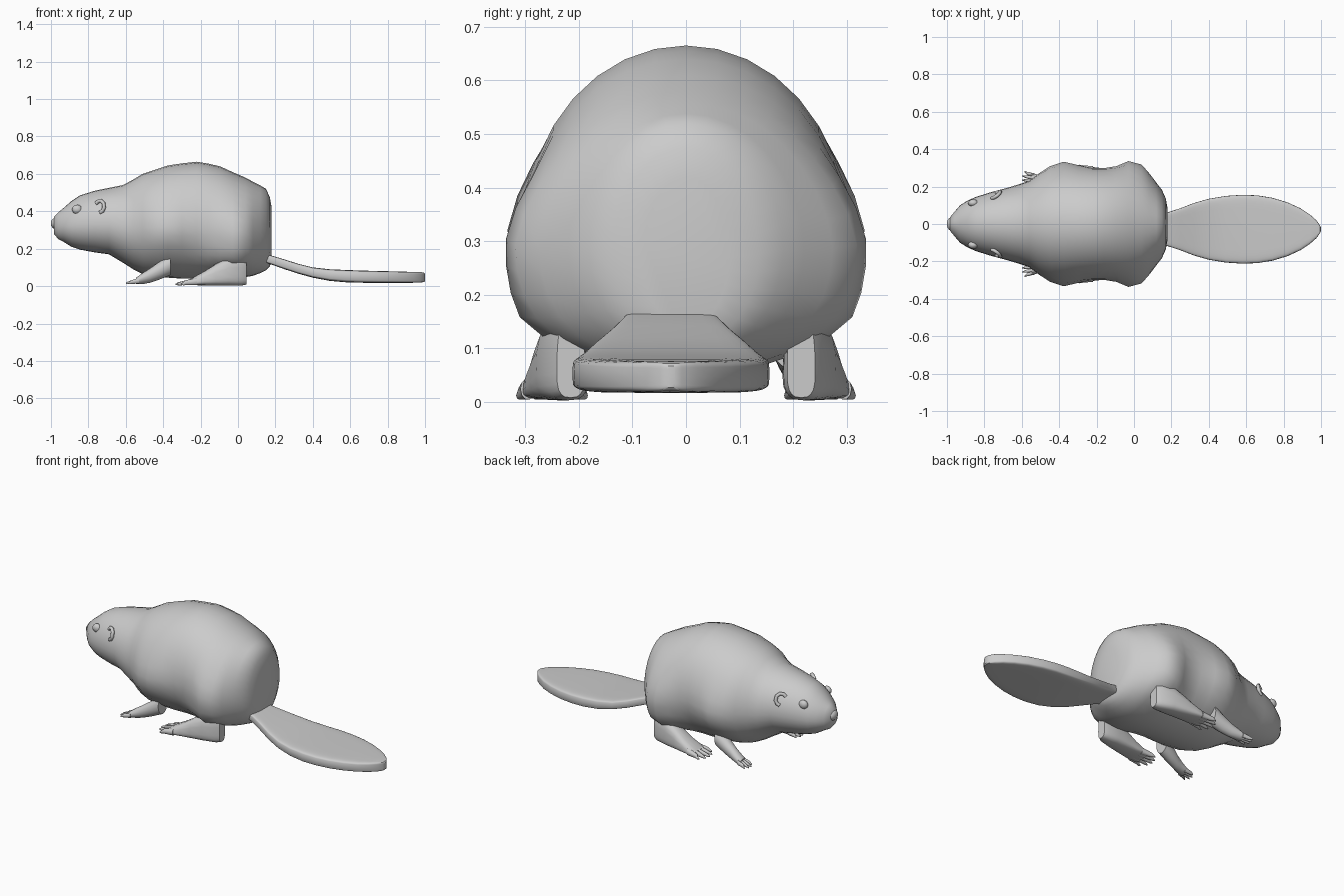
import bpy, bmesh
from math import sin, cos, pi, exp, copysign

if "Cube" in bpy.data.objects:
    bpy.data.objects.remove(bpy.data.objects["Cube"])


def ring(x, yc, hw, zb, zt, zw=0.5, power=1.0, n=32):
    """Closed section across x; zw sets the height of the widest point."""
    zm = zb + (zt - zb) * zw
    pts = []
    for i in range(n):
        c, s = cos(2 * pi * i / n), sin(2 * pi * i / n)
        c = copysign(abs(c) ** power, c)
        s = copysign(abs(s) ** power, s)
        pts.append((x, yc + hw * c, zm + s * ((zt - zm) if s > 0 else (zm - zb))))
    return pts


def finish(ob, angle):
    bpy.ops.object.select_all(action='DESELECT')
    ob.select_set(True)
    bpy.context.view_layer.objects.active = ob
    bpy.ops.object.shade_smooth_by_angle(angle=angle)


def loft(name, rings, mirror=False, angle=0.8):
    bm = bmesh.new()
    loops = [[bm.verts.new(p) for p in r] for r in rings]
    for a, b in zip(loops, loops[1:]):
        for i in range(len(a)):
            j = (i + 1) % len(a)
            bm.faces.new((a[i], a[j], b[j], b[i]))
    bm.faces.new(loops[0])
    bm.faces.new(loops[-1])
    bmesh.ops.recalc_face_normals(bm, faces=bm.faces)
    me = bpy.data.meshes.new(name)
    bm.to_mesh(me)
    bm.free()
    ob = bpy.data.objects.new(name, me)
    bpy.context.collection.objects.link(ob)
    if mirror:
        ob.modifiers.new("mirror", 'MIRROR').use_axis = (False, True, False)
    finish(ob, angle)
    return ob


def ball(name, loc, scale):
    bpy.ops.mesh.primitive_uv_sphere_add(segments=20, ring_count=12, location=loc)
    ob = bpy.context.object
    ob.name = name
    ob.scale = scale
    bpy.ops.object.shade_smooth()


# body and head: x, half width, bottom, top
stations = [(-.985, .035, .28, .37), (-.96, .065, .25, .395), (-.93, .10, .235, .42),
            (-.89, .125, .21, .455), (-.845, .145, .195, .485), (-.765, .17, .18, .51),
            (-.69, .19, .17, .525), (-.615, .212, .125, .54), (-.56, .23, .09, .57),
            (-.51, .265, .065, .60), (-.45, .29, .05, .62), (-.375, .30, .045, .645),
            (-.30, .30, .04, .656), (-.22, .298, .04, .665), (-.16, .298, .04, .655),
            (-.095, .298, .04, .64), (-.03, .295, .042, .61), (.04, .28, .048, .58),
            (.08, .255, .055, .558), (.12, .215, .07, .538), (.15, .18, .085, .52),
            (.17, .135, .105, .475), (.18, .08, .14, .42)]
# shoulder and haunch swellings: x, z, amount, x spread, z spread
swells = [(-.38, .29, .035, .09, .13), (.0, .27, .05, .08, .14), (-.03, .14, .045, .10, .07)]
body = []
for x, hw, zb, zt in stations:
    r = ring(x, 0, hw, zb, zt, .46)
    out = []
    for px, y, z in r:
        d = sum(a * exp(-((x - sx) / wx) ** 2 - ((z - sz) / wz) ** 2)
                for sx, sz, a, wx, wz in swells)
        out.append((px, y + d * max(-1, min(1, y / .15)), z))
    body.append(out)
loft("body", body)

# nose, eyes, ears
ball("nose", (-.975, 0, .335), (.026, .036, .03))
for s, side in ((1, "left"), (-1, "right")):
    ball(side + "_eye", (-.86, s * .112, .41), (.027, .02, .025))
    cu = bpy.data.curves.new(side + "_ear", 'CURVE')
    cu.dimensions = '3D'
    cu.bevel_depth = .01
    cu.bevel_resolution = 3
    cu.use_fill_caps = True
    sp = cu.splines.new('POLY')
    path = [(-.76, .138, .44), (-.748, .142, .453), (-.732, .152, .456), (-.719, .164, .443),
            (-.716, .172, .42), (-.725, .17, .4), (-.74, .166, .393)]
    sp.points.add(len(path) - 1)
    for p, (x, y, z) in zip(sp.points, path):
        p.co = (x, s * y, z, 1)
    bpy.context.collection.objects.link(bpy.data.objects.new(side + "_ear", cu))

# flat paddle tail: x, half width, bottom, top
tail = [(.12, .08, .135, .175), (.18, .09, .115, .163), (.25, .113, .09, .142), (.32, .14, .067, .12),
        (.40, .163, .045, .10), (.49, .178, .028, .09), (.58, .184, .02, .086), (.66, .181, .018, .083),
        (.74, .168, .017, .081), (.82, .144, .017, .079), (.89, .112, .017, .077),
        (.94, .079, .018, .076), (.975, .048, .019, .075), (.995, .02, .022, .072), (1.0, .008, .027, .067)]
loft("tail", [ring(x, -.028, hw, zb, zt, .5, .3) for x, hw, zb, zt in tail], angle=.6)

# hind feet with spread toes
hind = [(.045, .215, .026, .008, .16), (.02, .22, .038, .003, .165), (-.05, .23, .05, .003, .155),
        (-.12, .238, .053, .003, .118), (-.18, .245, .055, .004, .08), (-.25, .25, .058, .005, .042),
        (-.265, .25, .055, .008, .032)]
loft("hind_foot", [ring(x, y, hw, zb, zt, .3, .7, 20) for x, y, hw, zb, zt in hind], True)
for i in range(5):
    t = i / 2 - 1
    y0, y1 = .25 + .045 * t, .25 + .06 * t
    tip = -.335 + .03 * t * t
    loft(f"hind_toe_{i + 1}", [ring(-.22, y0, .014, .004, .045, n=10),
                               ring(-.28, (y0 + y1) / 2, .012, .004, .032, n=10),
                               ring(tip + .012, y1, .007, .004, .02, n=10),
                               ring(tip, y1, .002, .006, .012, n=10)], True)

# front legs with small fingers
front = [(-.36, .2, .045, .06, .18), (-.42, .21, .04, .035, .13), (-.47, .222, .032, .018, .095),
         (-.51, .232, .032, .011, .07), (-.545, .238, .032, .01, .045)]
loft("front_leg", [ring(x, y, hw, zb, zt, n=16) for x, y, hw, zb, zt in front], True)
for i in range(4):
    t = (i - 1.5) / 1.5
    y0, y1 = .238 + .022 * t, .246 + .034 * t
    tip = -.6 + .015 * t * t
    loft(f"front_finger_{i + 1}", [ring(-.53, y0, .01, .013, .045, n=10),
                                   ring(-.57, (y0 + y1) / 2, .009, .011, .032, n=10),
                                   ring(tip, y1, .003, .011, .02, n=10)], True)
